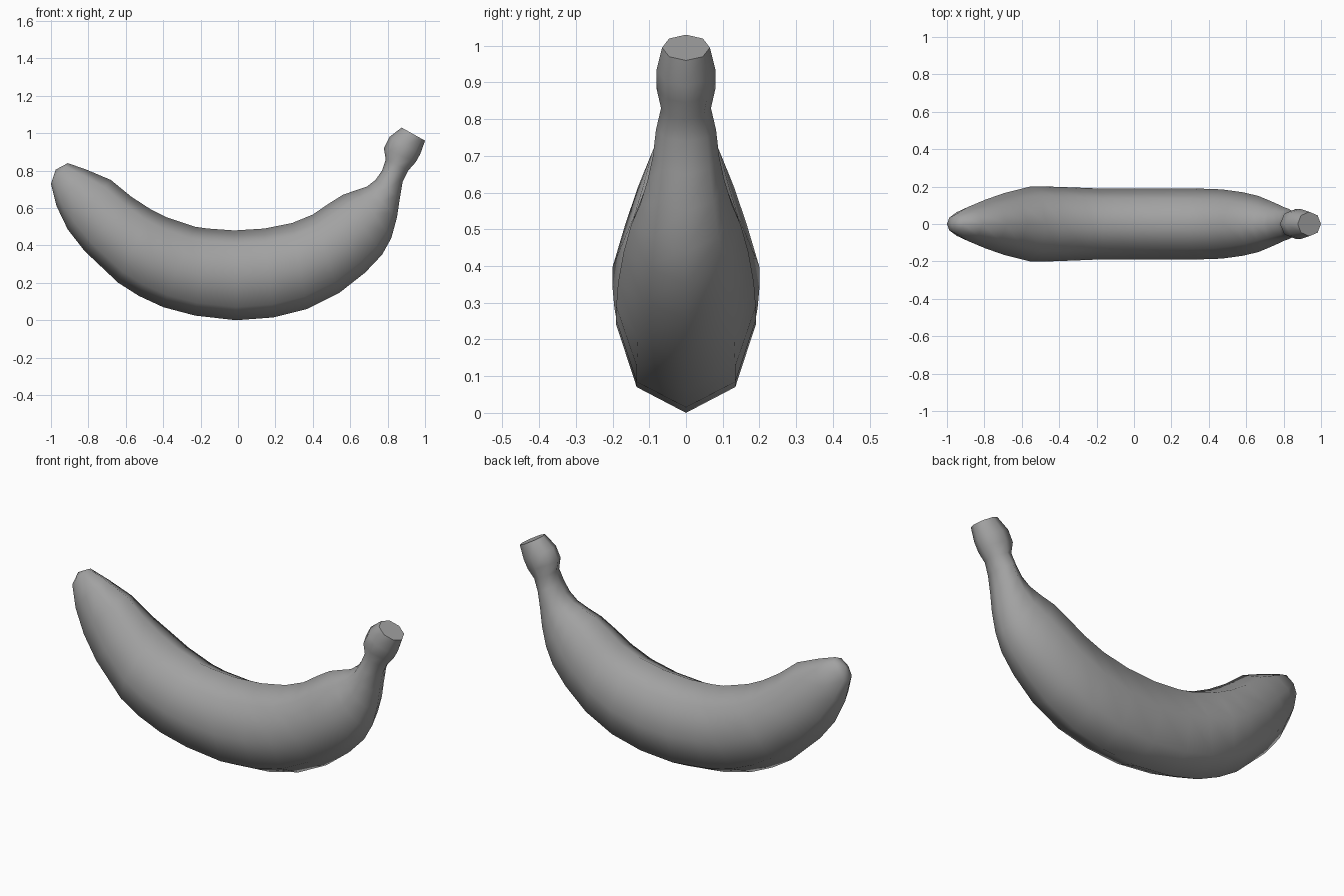
import bpy
import bmesh
from math import cos, sin, pi
from mathutils import Vector

default_cube = bpy.data.objects.get("Cube")
if default_cube:
    bpy.data.objects.remove(default_cube, do_unlink=True)

SIDES = 8

# Cross-sections from blossom tip to stem:
# outer curve x, z, inner curve x, z, half width in y
SECTIONS = [
    (-1.0, .73, -.91, .84, .05),
    (-.97, .61, -.81, .805, .09),
    (-.91, .485, -.68, .75, .13),
    (-.82, .37, -.57, .66, .165),
    (-.64, .20, -.47, .595, .2),
    (-.53, .13, -.38, .55, .2),
    (-.40, .07, -.23, .5, .195),
    (-.23, .025, -.16, .49, .19),
    (-.01, 0, -.02, .48, .19),
    (.19, .015, .14, .49, .19),
    (.37, .06, .29, .52, .19),
    (.54, .145, .40, .565, .185),
    (.68, .255, .48, .62, .17),
    (.77, .35, .56, .67, .15),
    (.82, .44, .63, .695, .125),
    (.85, .55, .69, .715, .105),
    (.865, .65, .735, .75, .09),
    (.88, .74, .77, .80, .082),
    (.91, .80, .79, .86, .068),
    (.95, .845, .78, .92, .08),
    (.975, .89, .81, .98, .08),
    (1.0, .96, .875, 1.03, .065),
]


def make_material(name, colour):
    material = bpy.data.materials.new(name)
    material.use_nodes = True
    material.diffuse_color = colour
    shader = material.node_tree.nodes["Principled BSDF"]
    shader.inputs["Base Color"].default_value = colour
    return material


def add_ring(bm, section):
    """Elliptical ring with one corner on the outer curve and one on the inner."""
    outer_x, outer_z, inner_x, inner_z, width = section
    outer = Vector((outer_x, 0, outer_z))
    inner = Vector((inner_x, 0, inner_z))
    centre = (outer + inner) / 2
    across = outer - centre
    side = Vector((0, width, 0))
    ring = []
    for i in range(SIDES):
        angle = 2 * pi * i / SIDES
        ring.append(bm.verts.new(centre + across * cos(angle) + side * sin(angle)))
    return ring


bm = bmesh.new()
rings = [add_ring(bm, section) for section in SECTIONS]

# Curved body and stem
for ring, following in zip(rings, rings[1:]):
    for i in range(SIDES):
        j = (i + 1) % SIDES
        bm.faces.new((ring[i], ring[j], following[j], following[i]))

# Blunt pointed tip
tip = bm.verts.new((-.975, 0, .805))
for i in range(SIDES):
    bm.faces.new((tip, rings[0][(i + 1) % SIDES], rings[0][i]))

# Flat cut end of the stem
stem_end = bm.faces.new(rings[-1])
bmesh.ops.recalc_face_normals(bm, faces=bm.faces[:])

# Smooth skin with a crisp rim around the cut
for face in bm.faces:
    face.smooth = face is not stem_end
for edge in stem_end.edges:
    edge.smooth = False

mesh = bpy.data.meshes.new("banana")
bm.to_mesh(mesh)
bm.free()
mesh.materials.append(make_material("plain grey", (.36, .36, .36, 1)))
banana = bpy.data.objects.new("banana", mesh)
bpy.context.collection.objects.link(banana)
